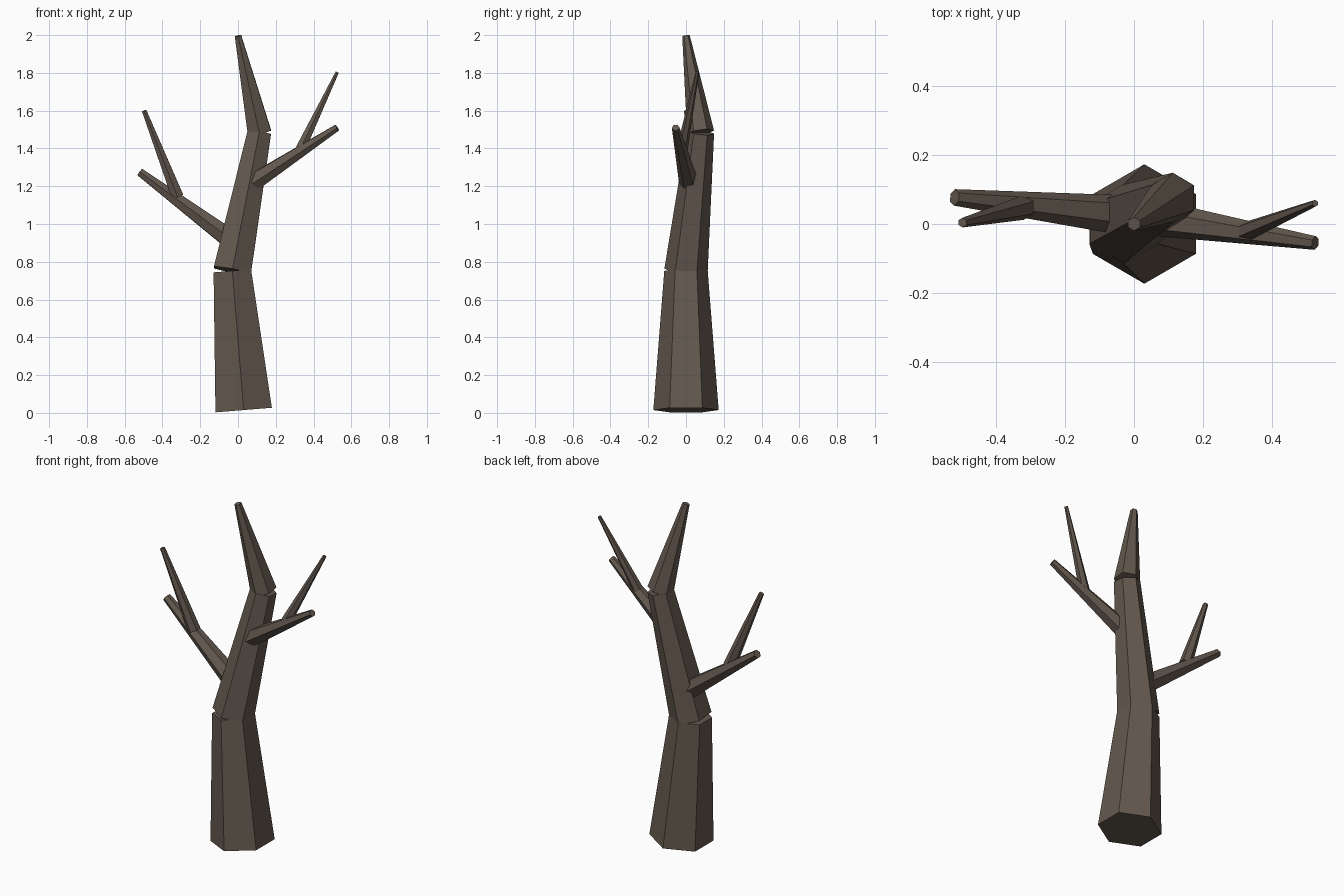
import bpy, bmesh, math
from mathutils import Vector, Matrix

cube = bpy.data.objects.get("Cube")
if cube:
    bpy.data.objects.remove(cube, do_unlink=True)

bark = bpy.data.materials.new("bark_brown")
bark.use_nodes = True
colour = (0.125, 0.098, 0.076, 1)
bark.diffuse_color = colour
bsdf = bark.node_tree.nodes["Principled BSDF"]
bsdf.inputs["Base Color"].default_value = colour
bsdf.inputs["Roughness"].default_value = 0.9


def limb(name, start, end, r_start, r_end, sides=6):
    """Tapered flat-sided limb whose end caps are square to its axis."""
    start, end = Vector(start), Vector(end)
    axis = end - start
    turn = Vector((0, 0, 1)).rotation_difference(axis).to_matrix().to_4x4()
    bm = bmesh.new()
    bmesh.ops.create_cone(bm, cap_ends=True, segments=sides, radius1=r_start,
                          radius2=r_end, depth=axis.length)
    # Put a corner on the y axis before tilting the limb
    corner = max(bm.verts, key=lambda v: v.co.xy.length).co
    spin = math.pi / 2 - math.atan2(corner.y, corner.x)
    bm.transform(Matrix.Translation((start + end) / 2) @ turn @ Matrix.Rotation(spin, 4, "Z"))
    mesh = bpy.data.meshes.new(name)
    bm.to_mesh(mesh)
    bm.free()
    mesh.materials.append(bark)
    obj = bpy.data.objects.new(name, mesh)
    bpy.context.collection.objects.link(obj)


# Trunk in three leaning sections
bend = (-0.03, 0, 0.752)
fork = (0.113, 0.077, 1.485)
limb("lower_trunk", (0.03, 0, 0.015), bend, 0.173, 0.115)
limb("middle_trunk", bend, fork, 0.115, 0.072)
limb("trunk_tip", fork, (0, 0, 1.996), 0.072, 0.02)

# Side branches
limb("right_branch", (0.02, 0.02, 0.875), (-0.52, 0.077, 1.275), 0.062, 0.024)
limb("left_branch", (0.08, 0.015, 1.22), (0.525, -0.055, 1.51), 0.052, 0.02)

# Upright twigs on the branches
limb("right_twig", (-0.32, 0.048, 1.145), (-0.497, 0.004, 1.6), 0.036, 0.014)
limb("left_twig", (0.325, -0.023, 1.385), (0.525, 0.06, 1.803), 0.03, 0.01)
